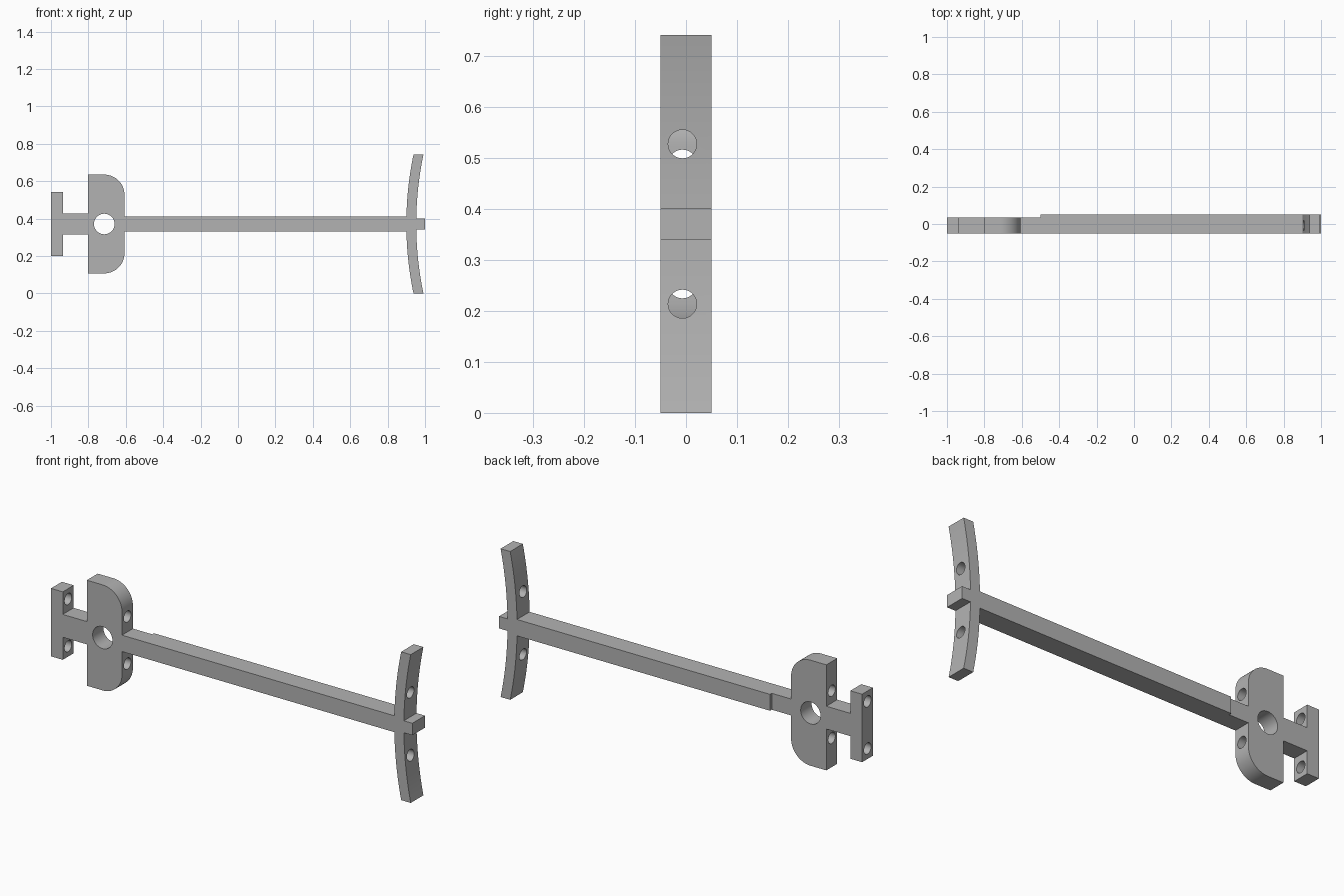
import bpy
import bmesh
from math import cos, sin, pi, sqrt
from mathutils import Matrix

cube = bpy.data.objects.get("Cube")
if cube:
    bpy.data.objects.remove(cube, do_unlink=True)

MID = 0.371                  # height of the symmetry line
FRONT, BACK, THIN_BACK = -0.05, 0.05, 0.036
HOLE_Y, HOLE_R = -0.007, 0.028

grey = bpy.data.materials.new("plain grey")
grey.use_nodes = True
colour = (0.45, 0.45, 0.45, 1)
grey.diffuse_color = colour
grey.node_tree.nodes["Principled BSDF"].inputs["Base Color"].default_value = colour


def add_object(name, bm):
    bmesh.ops.recalc_face_normals(bm, faces=bm.faces)
    mesh = bpy.data.meshes.new(name)
    bm.to_mesh(mesh)
    bm.free()
    mesh.materials.append(grey)
    obj = bpy.data.objects.new(name, mesh)
    bpy.context.collection.objects.link(obj)
    return obj


def mirrored_prism(name, half, back):
    """Mirror an upper half outline (x, height above MID) and extrude it in depth."""
    outline = half + [(x, -z) for x, z in reversed(half)]
    bm = bmesh.new()
    face = bm.faces.new([bm.verts.new((x, FRONT, MID + z)) for x, z in outline])
    grown = bmesh.ops.extrude_face_region(bm, geom=[face])["geom"]
    verts = [v for v in grown if isinstance(v, bmesh.types.BMVert)]
    bmesh.ops.translate(bm, verts=verts, vec=(0, back - FRONT, 0))
    return add_object(name, bm)


def drill(obj, centre, axis, radius, length):
    """Cut a round hole right through an object."""
    bm = bmesh.new()
    turn = Matrix.Rotation(pi / 2, 4, "Y" if axis == "X" else "X")
    bmesh.ops.create_cone(bm, cap_ends=True, segments=48, radius1=radius,
                          radius2=radius, depth=length,
                          matrix=Matrix.Translation(centre) @ turn)
    cutter = add_object("hole_cutter", bm)
    cutter.hide_render = True
    mod = obj.modifiers.new("hole", "BOOLEAN")
    mod.operation, mod.solver, mod.object = "DIFFERENCE", "EXACT", cutter
    bpy.context.view_layer.update()
    result = bpy.data.meshes.new_from_object(
        obj.evaluated_get(bpy.context.evaluated_depsgraph_get()))
    obj.modifiers.clear()
    obj.data = result
    bpy.data.objects.remove(cutter, do_unlink=True)


# Handle: end bar, neck, round-cornered plate and thin rod in one outline
corner_r = 0.108
plate_right, plate_top = -0.607, 0.264
corner = [(plate_right - corner_r + corner_r * sin(a),
           plate_top - corner_r + corner_r * cos(a))
          for a in (i * pi / 32 for i in range(17))]
handle = mirrored_prism("handle", [
    (-1, 0.17), (-0.935, 0.17), (-0.935, 0.057), (-0.802, 0.057),
    (-0.802, plate_top), *corner, (plate_right, 0.041), (-0.5, 0.041)], THIN_BACK)

# Shaft with the curved crossbar and its small centre tab
ARC_R = 1.82


def arc(x0, start, end, steps=16):
    heights = [start + (end - start) * i / steps for i in range(steps + 1)]
    return [(x0 + ARC_R - sqrt(ARC_R ** 2 - z * z), z) for z in heights]


shaft = mirrored_prism("shaft_and_crossbar", [
    (-0.5, 0.041), *arc(0.9, 0.041, MID), *arc(0.953, MID, 0.03), (1, 0.03)], BACK)

# Thumb hole through the plate, then paired lengthwise holes
drill(handle, (-0.715, 0, MID), "Y", 0.055, 0.4)
for side in (1, -1):
    drill(handle, (-0.8, HOLE_Y, MID + side * 0.118), "X", HOLE_R, 0.6)
    drill(shaft, (0.95, HOLE_Y, MID + side * 0.157), "X", HOLE_R, 0.3)

# Smooth the curves, keep the edges sharp
for obj in (handle, shaft):
    bpy.ops.object.select_all(action="DESELECT")
    obj.select_set(True)
    bpy.context.view_layer.objects.active = obj
    bpy.ops.object.shade_smooth_by_angle()
